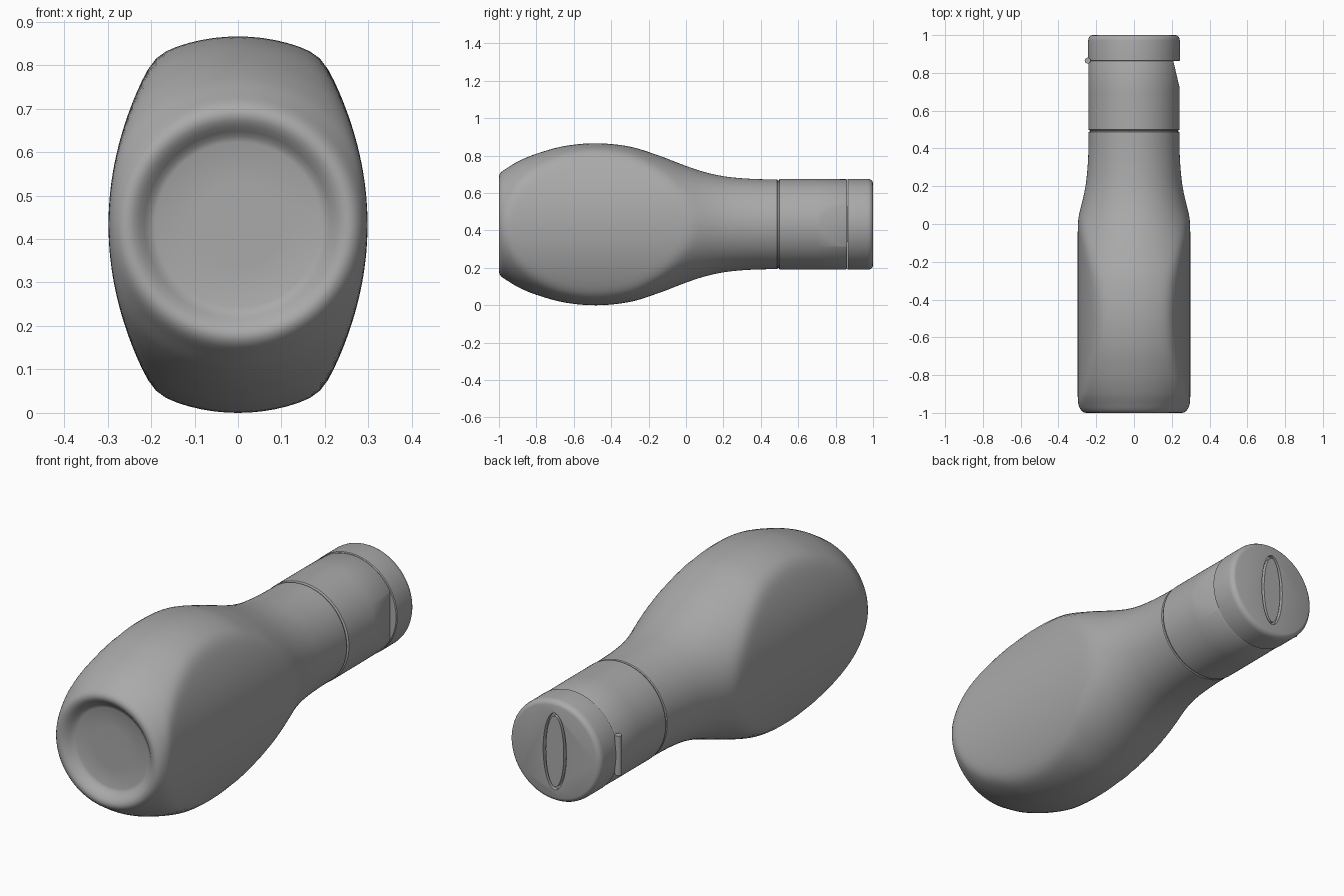
import bpy, bmesh, math

if "Cube" in bpy.data.objects:
    bpy.data.objects.remove(bpy.data.objects["Cube"], do_unlink=True)

ZC = 0.433          # height of the bottle axis, which runs along y
SEGMENTS = 96

grey = bpy.data.materials.new("plain grey")
grey.use_nodes = True
grey.diffuse_color = (0.4, 0.4, 0.4, 1)
grey.node_tree.nodes["Principled BSDF"].inputs["Base Color"].default_value = (0.4, 0.4, 0.4, 1)


def make_object(name, bm):
    bmesh.ops.recalc_face_normals(bm, faces=bm.faces)
    mesh = bpy.data.meshes.new(name)
    bm.to_mesh(mesh)
    bm.free()
    obj = bpy.data.objects.new(name, mesh)
    mesh.materials.append(grey)
    bpy.context.collection.objects.link(obj)
    return obj


def activate(obj):
    bpy.ops.object.select_all(action='DESELECT')
    obj.select_set(True)
    bpy.context.view_layer.objects.active = obj


def smooth(obj):
    activate(obj)
    bpy.ops.object.shade_smooth_by_angle(angle=math.radians(35))


def cut(obj, cutter):
    cutter.hide_render = True
    mod = obj.modifiers.new("cut", 'BOOLEAN')
    mod.operation = 'DIFFERENCE'
    mod.solver = 'EXACT'
    mod.object = cutter
    activate(obj)
    bpy.ops.object.modifier_apply(modifier=mod.name)
    bpy.data.objects.remove(cutter, do_unlink=True)


def lathe(name, profile, shape=lambda r, a: r):
    """Turn (y, radius) points around the axis; both ends are closed."""
    bm = bmesh.new()
    rings = []
    for y, r in profile:
        ring = []
        for i in range(SEGMENTS):
            a = 2 * math.pi * i / SEGMENTS
            q = shape(r, a)
            ring.append(bm.verts.new((q * math.cos(a), y, ZC + q * math.sin(a))))
        rings.append(ring)
    for r0, r1 in zip(rings, rings[1:]):
        for i in range(SEGMENTS):
            j = (i + 1) % SEGMENTS
            bm.faces.new((r0[i], r0[j], r1[j], r1[i]))
    bm.faces.new(rings[0])
    bm.faces.new(rings[-1])
    return make_object(name, bm)


def spline(points, steps=6):
    """Smooth curve through (y, radius) points, monotone in y."""
    n = len(points)
    slope = []
    for i in range(n):
        a, b = points[max(i - 1, 0)], points[min(i + 1, n - 1)]
        slope.append((b[1] - a[1]) / (b[0] - a[0]))
    out = []
    for i in range(n - 1):
        (y0, r0), (y1, r1) = points[i], points[i + 1]
        h = y1 - y0
        for k in range(steps):
            t = k / steps
            r = ((2*t**3 - 3*t**2 + 1) * r0 + (t**3 - 2*t**2 + t) * h * slope[i]
                 + (3*t**2 - 2*t**3) * r1 + (t**3 - t**2) * h * slope[i + 1])
            out.append((y0 + t * h, r))
    return out + [points[-1]]


def flattened(r, a):
    """Blend the round section into gently bowed side panels."""
    c, s = abs(math.cos(a)), math.sin(a)
    k = 0.7 * s * s
    panel = 2 * 0.298 / (c + math.sqrt(c * c + 4 * k * 0.298))
    p = 40
    return (r ** -p + panel ** -p) ** (-1 / p)


# Bottle body: recessed base, swelling belly, narrowing neck
base = [(-0.957, 0.01), (-0.957, 0.10), (-0.958, 0.19), (-0.963, 0.203),
        (-0.975, 0.215), (-0.988, 0.228), (-0.996, 0.24), (-1.0, 0.252),
        (-0.998, 0.264), (-0.992, 0.274), (-0.983, 0.283)]
side = [(-0.97, 0.292), (-0.9, 0.335), (-0.8, 0.377), (-0.65, 0.418),
        (-0.48, 0.433), (-0.3, 0.415), (-0.15, 0.369), (0.0, 0.312),
        (0.1, 0.279), (0.2, 0.257), (0.3, 0.246), (0.4, 0.241), (0.486, 0.24)]
body = lathe("bottle_body", base + spline(side) + [(0.49, 0.236)], flattened)
smooth(body)

# Narrow recessed collar showing in the seam below the cap
smooth(lathe("seam_collar", [(0.47, 0.233), (0.52, 0.233)]))

# Cap with a thumb notch on the +x side
cap = lathe("cap", [(0.496, 0.236), (0.5, 0.242), (0.7, 0.242), (0.855, 0.241), (0.862, 0.238)])
bm = bmesh.new()
outline = [(0.242, 0.72), (0.208, 0.863), (0.208, 0.90), (0.32, 0.90), (0.32, 0.72)]
low = bm.faces.new([bm.verts.new((x, y, ZC - 0.3)) for x, y in outline])
ext = bmesh.ops.extrude_face_region(bm, geom=[low])
for v in ext["geom"]:
    if isinstance(v, bmesh.types.BMVert):
        v.co.z += 0.6
cut(cap, make_object("notch_cutter", bm))
smooth(cap)

# Lid with rounded rim and an oval groove in its end face
lid = lathe("lid", [(0.8625, 0.239), (0.866, 0.243), (0.97, 0.243), (0.982, 0.241),
                    (0.991, 0.236), (0.997, 0.229), (1.0, 0.22)])
bm = bmesh.new()
rows = []
for i in range(64):
    a = 2 * math.pi * i / 64
    rows.append([bm.verts.new(((0.062 + d) * math.cos(a), y, ZC + (0.185 + d) * math.sin(a)))
                 for d, y in ((-0.014, 0.98), (0, 0.98), (0, 1.05), (-0.014, 1.05))])
for i in range(64):
    p, q = rows[i], rows[(i + 1) % 64]
    for k in range(4):
        m = (k + 1) % 4
        bm.faces.new((p[k], p[m], q[m], q[k]))
cut(lid, make_object("groove_cutter", bm))
smooth(lid)

# Small hinge on the -x side
bpy.ops.mesh.primitive_cylinder_add(vertices=20, radius=0.016, depth=0.19,
                                    location=(-0.245, 0.865, ZC))
hinge = bpy.context.object
hinge.name = "lid_hinge"
hinge.data.materials.append(grey)
smooth(hinge)
